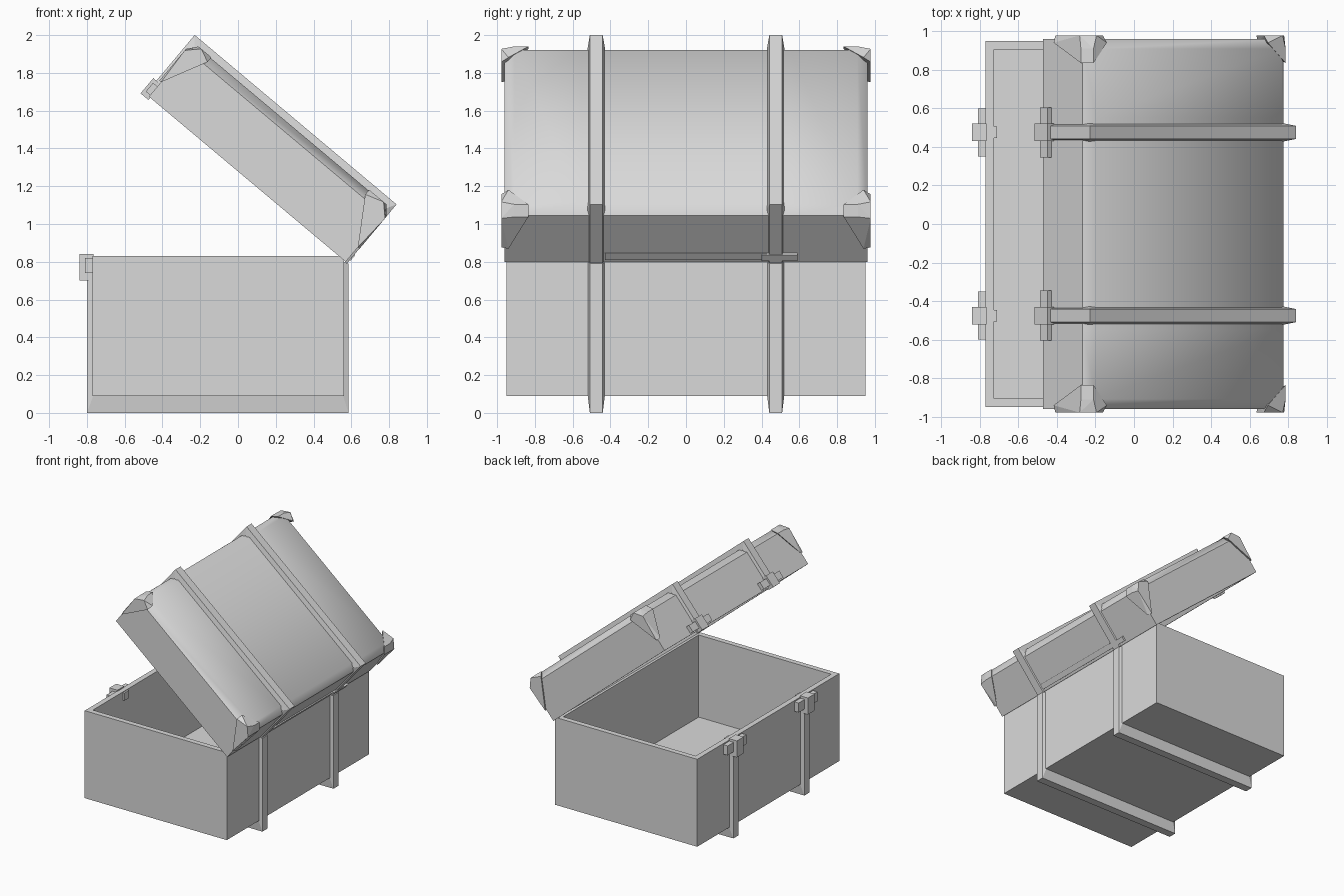
import bpy, bmesh, math
from mathutils import Matrix, Vector

cube = bpy.data.objects.get("Cube")
if cube:
    bpy.data.objects.remove(cube, do_unlink=True)

grey = bpy.data.materials.new("plain_grey")
grey.use_nodes = True
colour = (0.7, 0.7, 0.7, 1)
grey.diffuse_color = colour
grey.node_tree.nodes["Principled BSDF"].inputs["Base Color"].default_value = colour

# The lid is modelled closed, with its hinge line on the origin, then swung open
OPEN = Matrix.Translation((0.57, 0, 0.8)) @ Matrix.Rotation(math.radians(40), 4, 'Y')
CLOSED = Matrix.Identity(4)
STRAP_Y = 0.475
WALL = 0.045


def finish(name, bm, frame):
    bmesh.ops.recalc_face_normals(bm, faces=bm.faces)
    mesh = bpy.data.meshes.new(name)
    bm.to_mesh(mesh)
    bm.free()
    mesh.materials.append(grey)
    mesh.transform(frame)
    obj = bpy.data.objects.new(name, mesh)
    bpy.context.collection.objects.link(obj)
    return obj


def bridge(bm, a, b):
    for i in range(4):
        j = (i + 1) % 4
        bm.faces.new((a[i], a[j], b[j], b[i]))


def loft(sections):
    """Join four-point sections into one closed skin."""
    bm = bmesh.new()
    rings = [[bm.verts.new(p) for p in s] for s in sections]
    for a, b in zip(rings, rings[1:]):
        bridge(bm, a, b)
    bm.faces.new(rings[0])
    bm.faces.new(rings[-1])
    return bm


def rect(x0, x1, y, z, inset=0):
    x0, x1, y = x0 + inset, x1 - inset, y - inset
    return [(x0, -y, z), (x1, -y, z), (x1, y, z), (x0, y, z)]


def box(name, x0, x1, y0, y1, z0, z1, frame):
    bm = bmesh.new()
    bmesh.ops.create_cube(bm, size=1)
    lo, hi = Vector((x0, y0, z0)), Vector((x1, y1, z1))
    bm.transform(Matrix.Translation((lo + hi) / 2) @ Matrix.Diagonal((*(hi - lo), 1)))
    return finish(name, bm, frame)


def strap(name, outer, inner, y, frame):
    """Band along a bent path, narrower on its outer face."""
    wide, slim = 0.046, 0.034
    sections = [[(i[0], y - wide, i[1]), (i[0], y + wide, i[1]),
                 (o[0], y + slim, o[1]), (o[0], y - slim, o[1])]
                for o, i in zip(outer, inner)]
    return finish(name, loft(sections), frame)


# Chest body: open tray with a thick wall
body = (-0.77, 0.56, 0.95)
finish("chest_body", loft([rect(*body, 0.09), rect(*body, 0.83),
                           rect(*body, 0.83, WALL), rect(*body, 0.09 + WALL, WALL)]), CLOSED)

# Lid: hollow shell of even thickness with a softly shaded top
lid = (-1.36, 0, 0.96)
bm = loft([rect(*lid, 0.367 - WALL, 0.08), rect(*lid, 0.295, WALL), rect(*lid, 0, WALL),
           rect(*lid, 0), rect(*lid, 0.32), rect(*lid, 0.367, 0.052)])
for y in (-0.55, 0.55):
    bmesh.ops.bisect_plane(bm, geom=bm.verts[:] + bm.edges[:] + bm.faces[:],
                           plane_co=(0, y, 0), plane_no=(0, 1, 0))
shell = finish("lid_shell", bm, OPEN)
bpy.ops.object.select_all(action='DESELECT')
shell.select_set(True)
bpy.context.view_layer.objects.active = shell
bpy.ops.object.shade_smooth_by_angle(angle=math.radians(45))

for side, s in (("left", 1), ("right", -1)):
    y = s * STRAP_Y
    # Straps round the body and the lid
    strap("body_strap_" + side,
          [(-0.8, 0.83), (-0.8, 0), (0.585, 0), (0.585, 0.79)],
          [(-0.765, 0.83), (-0.765, 0.095), (0.555, 0.095), (0.555, 0.8)], y, CLOSED)
    strap("lid_strap_" + side,
          [(-1.384, 0), (-1.384, 0.406), (0.011, 0.406), (0.011, 0)],
          [(-1.34, 0), (-1.34, 0.35), (-0.02, 0.35), (-0.02, 0)], y, OPEN)

    # Latch on the body: cross plate, tongue and inner hook
    box("body_latch_plate_" + side, -0.81, -0.765, y - 0.125, y + 0.125, 0.74, 0.82, CLOSED)
    box("body_latch_tongue_" + side, -0.84, -0.765, y - 0.045, y + 0.045, 0.7, 0.84, CLOSED)
    box("body_latch_hook_" + side, -0.765, -0.71, y - 0.03, y + 0.03, 0.76, 0.825, CLOSED)

    # Latch on the lid
    box("lid_latch_plate_" + side, -1.39, -1.35, y - 0.13, y + 0.13, 0.01, 0.07, OPEN)
    box("lid_latch_tongue_" + side, -1.405, -1.35, y - 0.045, y + 0.045, -0.015, 0.09, OPEN)

    # Corner guards: three tapering legs meeting at a blunted corner
    for end, x, d, leg in (("front", -1.36, -1, -0.12), ("back", 0, 1, -0.15)):
        bm = bmesh.new()
        g, h = 0.012, 0.018
        points = [(leg, h, -0.02), (leg, -0.02, g), (g, -0.125, -0.04), (-0.03, -0.125, g),
                  (g, -0.02, -0.26), (0, h, -0.26),
                  (g, h, -0.05), (g, -0.05, -0.04), (-0.03, -0.05, g), (-0.05, h, g)]
        for a, b, c in points:
            bm.verts.new((x + d * a, s * (0.96 + b), 0.36 + c))
        bmesh.ops.convex_hull(bm, input=bm.verts)
        finish(f"corner_guard_{end}_{side}", bm, OPEN)

# Hinge bar and its end clip at the back of the lid
box("hinge_bar", -0.02, 0.009, -0.43, 0.43, 0.02, 0.065, OPEN)
box("hinge_clip", -0.02, 0.016, 0.4, 0.59, 0.02, 0.06, OPEN)
